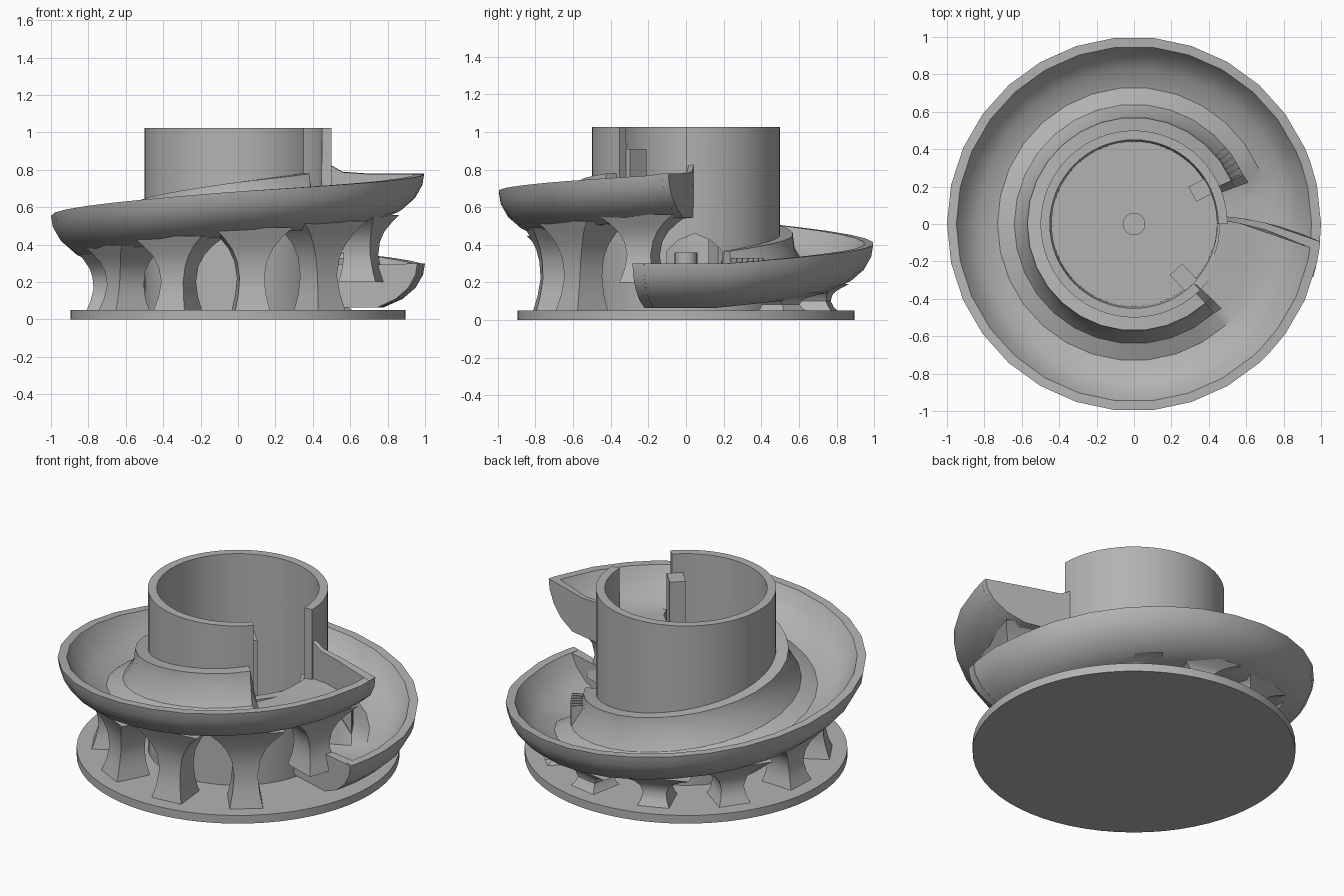
import bpy, bmesh
from math import radians, cos, sin, pi

cube = bpy.data.objects.get("Cube")
if cube:
    bpy.data.objects.remove(cube, do_unlink=True)

grey = bpy.data.materials.new("plain grey")
grey.use_nodes = True
GREY = (0.45, 0.45, 0.45, 1)
grey.diffuse_color = GREY
grey.node_tree.nodes["Principled BSDF"].inputs["Base Color"].default_value = GREY


def polar(deg, r, z):
    return (r * cos(radians(deg)), r * sin(radians(deg)), z)


def loft(name, rings, closed=False, smooth=True):
    """Skin a list of equal rings, capping the ends unless closed."""
    bm = bmesh.new()
    loops = [[bm.verts.new(p) for p in ring] for ring in rings]
    n = len(loops[0])
    pairs = list(zip(loops, loops[1:]))
    if closed:
        pairs.append((loops[-1], loops[0]))
    else:
        bm.faces.new(loops[0][::-1])
        bm.faces.new(loops[-1])
    for a, b in pairs:
        for i in range(n):
            j = (i + 1) % n
            bm.faces.new((a[i], a[j], b[j], b[i]))
    bmesh.ops.recalc_face_normals(bm, faces=bm.faces)
    mesh = bpy.data.meshes.new(name)
    bm.to_mesh(mesh)
    bm.free()
    obj = bpy.data.objects.new(name, mesh)
    bpy.context.collection.objects.link(obj)
    mesh.materials.append(grey)
    if smooth:
        shade(obj)
    return obj


def shade(obj):
    bpy.ops.object.select_all(action='DESELECT')
    obj.select_set(True)
    bpy.context.view_layer.objects.active = obj
    bpy.ops.object.shade_smooth_by_angle(angle=radians(35))


def circle(r, z, n=64):
    return [polar(360 * i / n, r, z) for i in range(n)]


def block_ring(deg, r0, r1, half, z):
    """Four corners of a block facing outward at an angle."""
    c, s = cos(radians(deg)), sin(radians(deg))
    return [(r * c - t * s, r * s + t * c, z)
            for r, t in ((r0, -half), (r1, -half), (r1, half), (r0, half))]


def block(name, deg, r0, r1, half, z0, z1):
    return loft(name, [block_ring(deg, r0, r1, half, z) for z in (z0, z1)], smooth=False)


def cut(target, cutter):
    cutter.hide_render = True
    cutter.hide_set(True)
    mod = target.modifiers.new("cut", 'BOOLEAN')
    mod.operation = 'DIFFERENCE'
    mod.solver = 'EXACT'
    mod.object = cutter
    bpy.context.view_layer.update()
    dg = bpy.context.evaluated_depsgraph_get()
    mesh = bpy.data.meshes.new_from_object(target.evaluated_get(dg))
    target.modifiers.clear()
    target.data = mesh
    bpy.data.objects.remove(cutter, do_unlink=True)


# Rim height of the spiral at an angle
CLIMB = ((-20, .3), (12, .3), (90, .405), (180, .555), (270, .685), (360, .78), (380, .8))


def rim(deg):
    for (a, h), (b, k) in zip(CLIMB, CLIMB[1:]):
        if deg <= b:
            return h + (k - h) * (deg - a) / (b - a)


# Base and cup
loft("base_disc", [circle(.895, 0), circle(.895, .05)])
FLOOR = .16
TOP = 1.025
cup = loft("cup", [circle(.5, .02), circle(.5, TOP), circle(.45, TOP), circle(.44, FLOOR)])

# Entry notch from the upper trough
steps = [-45 + 45 * i / 8 for i in range(9)]
wedge = [polar(a, .7, 0) for a in steps] + [polar(a, .3, 0) for a in reversed(steps)]
cut(cup, loft("notch_cutter", [[(x, y, z) for x, y, _ in wedge] for z in (.57, 1.2)], smooth=False))

# Pointed exit door to the lower trough
door = [(-.1, FLOOR + .005), (.19, FLOOR + .005), (.19, .37), (.13, .425), (.045, .46), (-.04, .425), (-.1, .37)]
cut(cup, loft("door_cutter", [[(x, y, z) for y, z in door] for x in (.33, .6)], smooth=False))
shade(cup)

# Fittings inside the cup
loft("centre_post", [circle(.06, FLOOR - .01, 24), circle(.06, .36, 24)])
block("notch_post", -47, .33, .45, .045, FLOOR, .91)
block("door_jamb", 27, .35, .46, .045, FLOOR, .5)

# Spiral trough
INNER = [(.49, .05), (.57, .05), (.58, -.03), (.64, -.13)]
OPEN_INNER = [(.46, -.18), (.57, -.175), (.6, -.173), (.65, -.172)]
BOWL = [(.73, -.17), (.83, -.14), (.91, -.07), (.95, 0)]
OUTER = [(1, 0), (.99, -.06), (.95, -.13), (.88, -.19), (.78, -.235), (.6, -.235), (.47, -.235)]


def section(deg, profile, skew=0):
    return [polar(deg + skew * (.73 - r), r, rim(deg) + dz) for r, dz in profile]


angles = [-16, -8, 0, 12, 20] + list(range(24, 313, 12)) + [316, 324, 336, 348, 358]
rings = []
for a in angles:
    inner = OPEN_INNER if a < 22 or a > 314 else INNER
    rings.append(section(a, inner + BOWL + OUTER, 20 if a > 350 else 0))
loft("spiral_trough", rings)

# Walls closing both ends of the trough
WALL = [(.49, .05), (.56, .01), (.7, 0)] + OUTER
loft("upper_end_wall", [section(a, WALL, 20) for a in (357, 360)])
LOW_WALL = [(.49, 0), (.7, -.01)] + OUTER
loft("lower_end_wall", [section(a, LOW_WALL) for a in (-16.5, -13)])

# Flared pillars forming pointed arches: height, half width, inner and outer radius
FLARE = [(0, .095, .6, .81), (.2, .075, .615, .785), (.4, .066, .62, .77), (.6, .08, .62, .775),
         (.75, .11, .61, .79), (.88, .155, .59, .815), (1, .212, .56, .84)]
for k in range(10):
    a = 341 - k * 360 / 11
    foot = .2 if k == 0 else .04
    height = rim(a) - .2 - foot
    loft("arch_pillar", [block_ring(a, r0, r1, w, foot + t * height) for t, w, r0, r1 in FLARE])

# Thin comb fins beside the exit
for i in range(6):
    block("comb_fin", 25 + 3 * i, .49, .64, .003, .17, .33)
